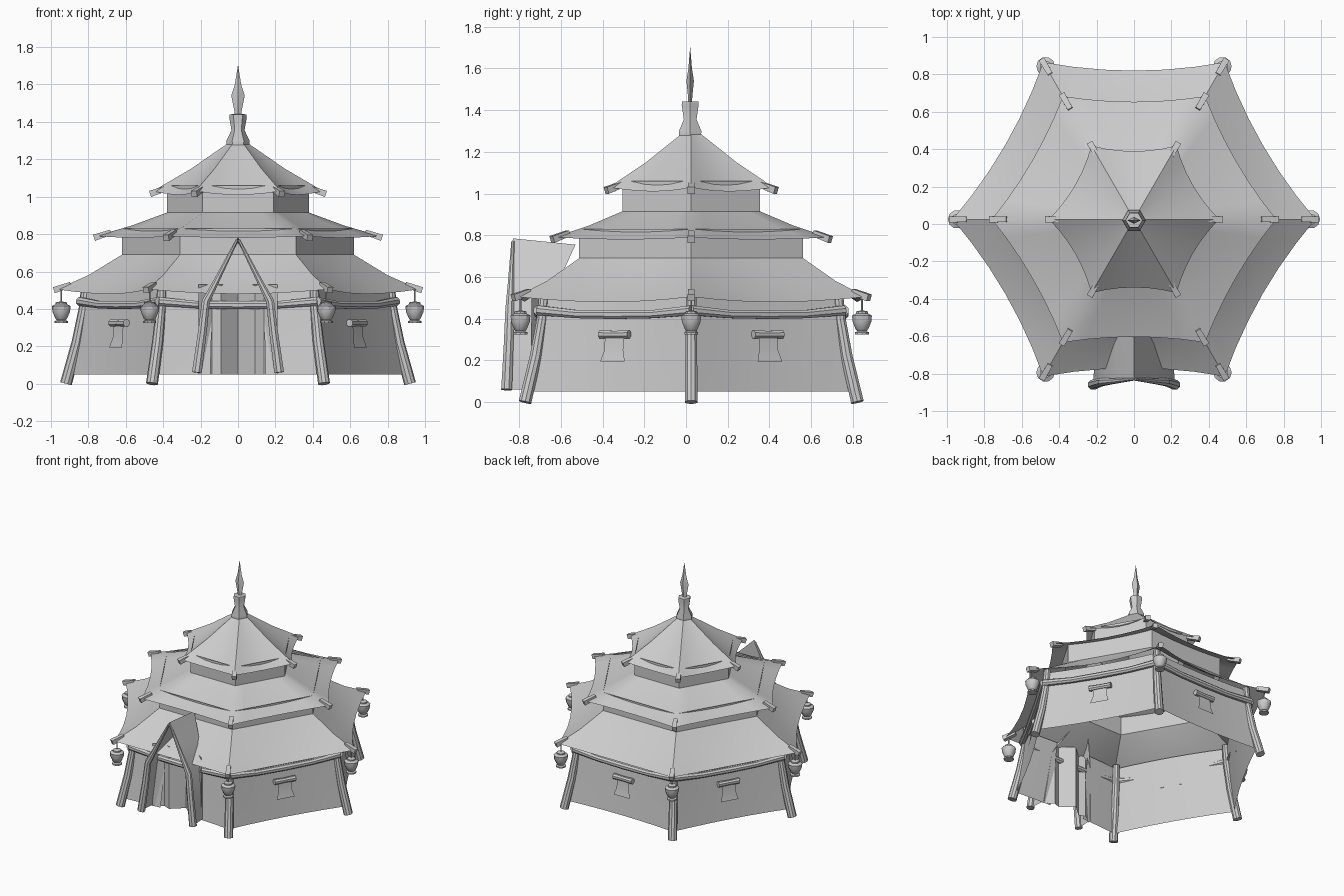
import bpy, bmesh
from math import sin, cos, pi, radians
from mathutils import Vector

if "Cube" in bpy.data.objects:
    bpy.data.objects.remove(bpy.data.objects["Cube"], do_unlink=True)

CY = 0.025  # centre of the hexagonal plan in y
made = []

grey = bpy.data.materials.new("plain_grey")
grey.use_nodes = True
grey.diffuse_color = (0.6, 0.6, 0.6, 1)
grey.node_tree.nodes["Principled BSDF"].inputs["Base Color"].default_value = (0.6, 0.6, 0.6, 1)


def finish(bm, name, outward=True):
    if outward:
        bmesh.ops.recalc_face_normals(bm, faces=bm.faces)
    mesh = bpy.data.meshes.new(name)
    bm.to_mesh(mesh)
    bm.free()
    mesh.materials.append(grey)
    obj = bpy.data.objects.new(name, mesh)
    bpy.context.collection.objects.link(obj)
    made.append(obj)
    return obj


def polar(r, deg, z):
    a = radians(deg)
    return Vector((r * cos(a), CY + r * sin(a), z))


def loft(bm, rings, closed=True):
    rows = [[bm.verts.new(p) for p in ring] for ring in rings]
    n = len(rows[0])
    for a, b in zip(rows, rows[1:]):
        for i in range(n if closed else n - 1):
            j = (i + 1) % n
            bm.faces.new((a[i], a[j], b[j], b[i]))
    return rows


def hex_shell(name, rings, seg=6, gap=None):
    """Cloth shell on a hexagon; each ring is radius, height, inward bow, sag."""
    bm = bmesh.new()
    loops = []
    for r, z, bow, sag in rings:
        loop = []
        for k in range(6):
            a, b = polar(r, 60 * k, z), polar(r, 60 * k + 60, z)
            inward = polar(1, 60 * k + 30, 0) - Vector((0, CY, 0))
            for s in range(seg):
                t = s / seg
                w = 4 * t * (1 - t)
                loop.append(a.lerp(b, t) - inward * bow * w - Vector((0, 0, sag * w)))
        loops.append(loop)
    loft(bm, loops)
    if gap:
        doomed = [f for f in bm.faces if abs(f.calc_center_median().x) < gap
                  and f.calc_center_median().y < 0]
        bmesh.ops.delete(bm, geom=doomed, context='FACES')
    return finish(bm, name)


def tube(name, points, radii, sides=8):
    bm = bmesh.new()
    pts = [Vector(p) for p in points]
    rings = []
    for i, p in enumerate(pts):
        d = (pts[min(i + 1, len(pts) - 1)] - pts[max(i - 1, 0)]).normalized()
        ref = Vector((0, 0, 1)) if abs(d.z) < 0.8 else Vector((1, 0, 0))
        u = d.cross(ref).normalized()
        v = d.cross(u)
        rings.append([p + radii[i] * (u * cos(t) + v * sin(t))
                      for t in [2 * pi * (k + 0.5) / sides for k in range(sides)]])
    rows = loft(bm, rings)
    bm.faces.new(rows[0])
    bm.faces.new(rows[-1])
    return finish(bm, name)


def lathe(name, profile, centre, sides, flat=1.0):
    bm = bmesh.new()
    rows = loft(bm, [[(centre[0] + r * cos(2 * pi * k / sides),
                       centre[1] + flat * r * sin(2 * pi * k / sides), z)
                      for k in range(sides)] for r, z in profile])
    bm.faces.new(rows[0])
    bm.faces.new(rows[-1])
    return finish(bm, name)


# Three roof tiers with the upright bands between them
hex_shell("lower_roof", [(0.97, 0.505, 0.045, 0.025), (0.8, 0.58, 0.03, 0.012),
                         (0.62, 0.69, 0, 0), (0.62, 0.83, 0, 0)])
hex_shell("middle_roof", [(0.76, 0.79, 0.03, 0.01), (0.57, 0.845, 0.02, 0.005),
                          (0.38, 0.915, 0, 0), (0.38, 1.06, 0, 0)])
hex_shell("top_roof", [(0.455, 1.03, 0.03, 0.02), (0.25, 1.15, 0.01, 0.005),
                       (0.055, 1.285, 0, 0)])

# Cloth wall with an opening at the entrance
hex_shell("cloth_wall", [(0.89, 0.05, 0.02, 0), (0.85, 0.28, 0.015, 0),
                         (0.82, 0.53, 0.02, 0)], gap=0.2)

# Rafter ends poking out under every roof corner
for tier, r, z in (("lower", 0.985, 0.5), ("middle", 0.77, 0.78), ("top", 0.47, 1.015)):
    for k in range(6):
        tube(f"{tier}_rafter_end_{k}", [polar(r - 0.09, 60 * k, z + 0.03), polar(r, 60 * k, z)],
             [0.02, 0.024], 4)

# Leaning corner poles, sagging beams and hanging lanterns
for k in range(6):
    a = 60 * k
    tube(f"corner_pole_{k}", [polar(0.92, a, 0), polar(0.86, a, 0.22), polar(0.825, a, 0.4),
                              polar(0.81, a, 0.55)], [0.032, 0.03, 0.027, 0.025], 10)
    p, q = polar(0.845, a, 0.44), polar(0.845, a + 60, 0.44)
    mid = (p + q) / 2 - Vector((0, 0, 0.02))
    tube(f"beam_{k}", [p, p.lerp(mid, 0.5) - Vector((0, 0, 0.008)), mid,
                       q.lerp(mid, 0.5) - Vector((0, 0, 0.008)), q],
         [0.025, 0.021, 0.023, 0.021, 0.025])
    c = polar(0.945, a, 0)
    lathe(f"lantern_{k}", [(0.035, 0.325), (0.035, 0.335), (0.022, 0.34), (0.032, 0.35),
                           (0.047, 0.385), (0.05, 0.415), (0.03, 0.425), (0.03, 0.435),
                           (0.004, 0.44), (0.004, 0.51)], c, 10)

# Rolled blinds over the small windows on every side but the front
for k in (0, 1, 2, 3, 5):
    a = 60 * k + 30
    side = polar(1, a + 90, 0) - Vector((0, CY, 0))
    roll = polar(0.735, a, 0.325)
    tube(f"blind_roll_{k}", [roll - side * 0.08, roll, roll + side * 0.08], [0.021, 0.018, 0.021])
    bm = bmesh.new()
    loft(bm, [[polar(d, a, z) + side * w * s for s in (-1, 0, 1)]
              for d, z, w in ((0.737, 0.315, 0.052), (0.742, 0.25, 0.052), (0.755, 0.195, 0.068))],
         closed=False)
    finish(bm, f"blind_cloth_{k}")

# Entrance canopy: pointed cloth tunnel
bm = bmesh.new()
front = [(0.22, -0.875, 0.06), (0.175, -0.855, 0.44), (0.08, -0.84, 0.615), (0, -0.83, 0.785)]
back = [(0.21, -0.72, 0.06), (0.175, -0.68, 0.44), (0.09, -0.6, 0.6), (0, -0.53, 0.755)]
loft(bm, [[(-x, y, z) for x, y, z in line] + [(x, y, z) for x, y, z in line[-2::-1]]
          for line in (front, back)], closed=False)
finish(bm, "entrance_canopy")

# Entrance posts, canopy edges and parted curtains
for s, label in ((1, "left"), (-1, "right")):
    tube(f"{label}_entrance_post", [(0.22 * s, -0.86, 0.06), (0.19 * s, -0.85, 0.28),
                                    (0.172 * s, -0.845, 0.44), (0.11 * s, -0.84, 0.56),
                                    (0.004 * s, -0.83, 0.77)],
         [0.028, 0.025, 0.023, 0.016, 0.008])
    bm = bmesh.new()
    loft(bm, [[(0.21 * s, -0.74, z), (0.14 * s, -0.69, z), (0.09 * s, -0.71, z),
               (0.0, -0.63, z)] for z in (0.05, 0.3, 0.53)], closed=False)
    finish(bm, f"{label}_entrance_curtain")

# Finial: hexagonal cap and flattened spire
lathe("finial_cap", [(0.06, 1.27), (0.062, 1.3), (0.035, 1.355), (0.047, 1.425),
                     (0.045, 1.44), (0.02, 1.442)], (0, CY - 0.005), 6)
lathe("finial_spire", [(0.018, 1.43), (0.02, 1.46), (0.036, 1.54), (0.017, 1.6),
                       (0.001, 1.7)], (0, CY - 0.005), 4, 0.5)

# Smooth cloth and wood, keeping hard edges crisp
bpy.ops.object.select_all(action='DESELECT')
for obj in made:
    obj.select_set(True)
bpy.context.view_layer.objects.active = made[0]
bpy.ops.object.shade_smooth_by_angle(angle=radians(35))
